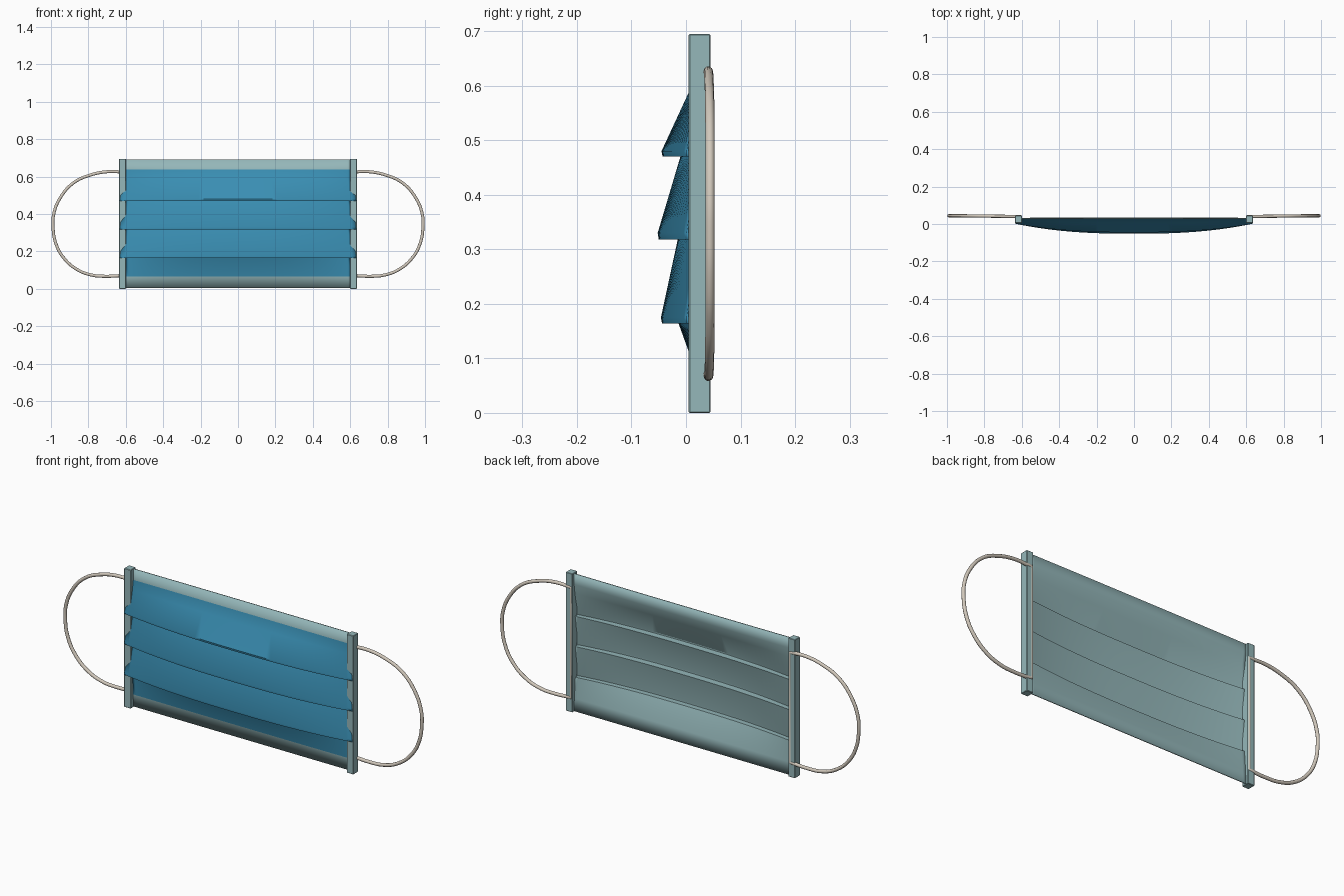
import bpy

if "Cube" in bpy.data.objects:
    bpy.data.objects.remove(bpy.data.objects["Cube"])

def material(name, rgb):
    m = bpy.data.materials.new(name)
    m.diffuse_color = (*rgb, 1)
    m.use_nodes = True
    m.node_tree.nodes["Principled BSDF"].inputs["Base Color"].default_value = m.diffuse_color
    return m

blue = material("blue fabric", (0.042, 0.275, 0.455))
pale = material("pale teal fabric", (0.30, 0.475, 0.49))
cream = material("cream elastic", (0.64, 0.58, 0.50))

def mesh_object(name, verts, faces, mats):
    me = bpy.data.meshes.new(name)
    me.from_pydata(verts, [], faces)
    for m in mats:
        me.materials.append(m)
    ob = bpy.data.objects.new(name, me)
    bpy.context.collection.objects.link(ob)
    return ob

def smooth(ob, angle=0.6):
    bpy.ops.object.select_all(action='DESELECT')
    ob.select_set(True)
    bpy.context.view_layer.objects.active = ob
    bpy.ops.object.shade_smooth_by_angle(angle=angle)

# Pleated sheet: rows of (height, depth at middle, depth at ends, half width)
rows = [
    (0.692, 0.030, 0.028, 0.610),
    (0.638, 0.027, 0.026, 0.610),
    (0.590, 0.006, 0.020, 0.610),
    (0.480, -0.045, 0.001, 0.631),
    (0.470, -0.043, 0.001, 0.633),
    (0.471, -0.010, 0.020, 0.610),
    (0.330, -0.052, 0.001, 0.631),
    (0.318, -0.050, 0.001, 0.633),
    (0.319, -0.015, 0.020, 0.610),
    (0.175, -0.046, 0.001, 0.631),
    (0.164, -0.044, 0.001, 0.633),
    (0.165, -0.014, 0.020, 0.610),
    (0.065, 0.022, 0.024, 0.610),
    (0.003, 0.028, 0.028, 0.610),
]
N = 48
verts, faces = [], []
for z, mid, end, half in rows:
    for i in range(N + 1):
        u = 2 * i / N - 1
        verts.append((u * half, end + (mid - end) * (1 - abs(u) ** 2.5), z))
for r in range(len(rows) - 1):
    for c in range(N):
        a, b = r * (N + 1) + c, (r + 1) * (N + 1) + c
        faces.append((a, b, b + 1, a + 1))
sheet = mesh_object("pleated_sheet", verts, faces, [blue, pale])

# Top and bottom hems are pale, the pleats are blue
for p in sheet.data.polygons:
    p.material_index = 1 if p.center.z > 0.638 or p.center.z < 0.065 else 0

# Pale inner lining from the sheet thickness
smooth(sheet)
solid = sheet.modifiers.new("lining", 'SOLIDIFY')
solid.thickness = 0.005
solid.offset = -1
solid.material_offset = 1

# Loop outline on the right side, (x, z)
loop = [(0.607, 0.624), (0.70, 0.626), (0.79, 0.608), (0.88, 0.566),
        (0.95, 0.487), (0.985, 0.40), (0.989, 0.33), (0.973, 0.24),
        (0.93, 0.163), (0.86, 0.103), (0.78, 0.073), (0.70, 0.067), (0.607, 0.072)]

for side, s in (("right", 1), ("left", -1)):
    # Side binding strip
    bpy.ops.mesh.primitive_cube_add(size=1, location=(s * 0.6175, 0.025, 0.3475))
    strip = bpy.context.object
    strip.name = side + "_binding_strip"
    strip.scale = (0.037, 0.04, 0.695)
    bpy.ops.object.transform_apply(location=False, rotation=False, scale=True)
    strip.data.materials.append(pale)
    bev = strip.modifiers.new("soft edge", 'BEVEL')
    bev.width = 0.002
    bev.segments = 1

    # Elastic ear loop, closed along the back of the strip
    cu = bpy.data.curves.new(side + "_ear_loop", 'CURVE')
    cu.dimensions = '3D'
    cu.bevel_depth = 0.0085
    cu.bevel_resolution = 3
    cu.resolution_u = 6
    sp = cu.splines.new('BEZIER')
    sp.bezier_points.add(len(loop) - 1)
    sp.use_cyclic_u = True
    for i, (pt, (x, z)) in enumerate(zip(sp.bezier_points, loop)):
        y = 0.040 + 0.004 * min(1, max(0, (x - 0.62) / 0.3))
        pt.co = (s * x, y, z)
        kind = 'VECTOR' if i in (0, len(loop) - 1) else 'AUTO'
        pt.handle_left_type = pt.handle_right_type = kind
    cu.materials.append(cream)
    ob = bpy.data.objects.new(side + "_ear_loop", cu)
    bpy.context.collection.objects.link(ob)
    bpy.ops.object.select_all(action='DESELECT')
    ob.select_set(True)
    bpy.context.view_layer.objects.active = ob
    bpy.ops.object.convert(target='MESH')
    smooth(bpy.context.object, 1.0)
